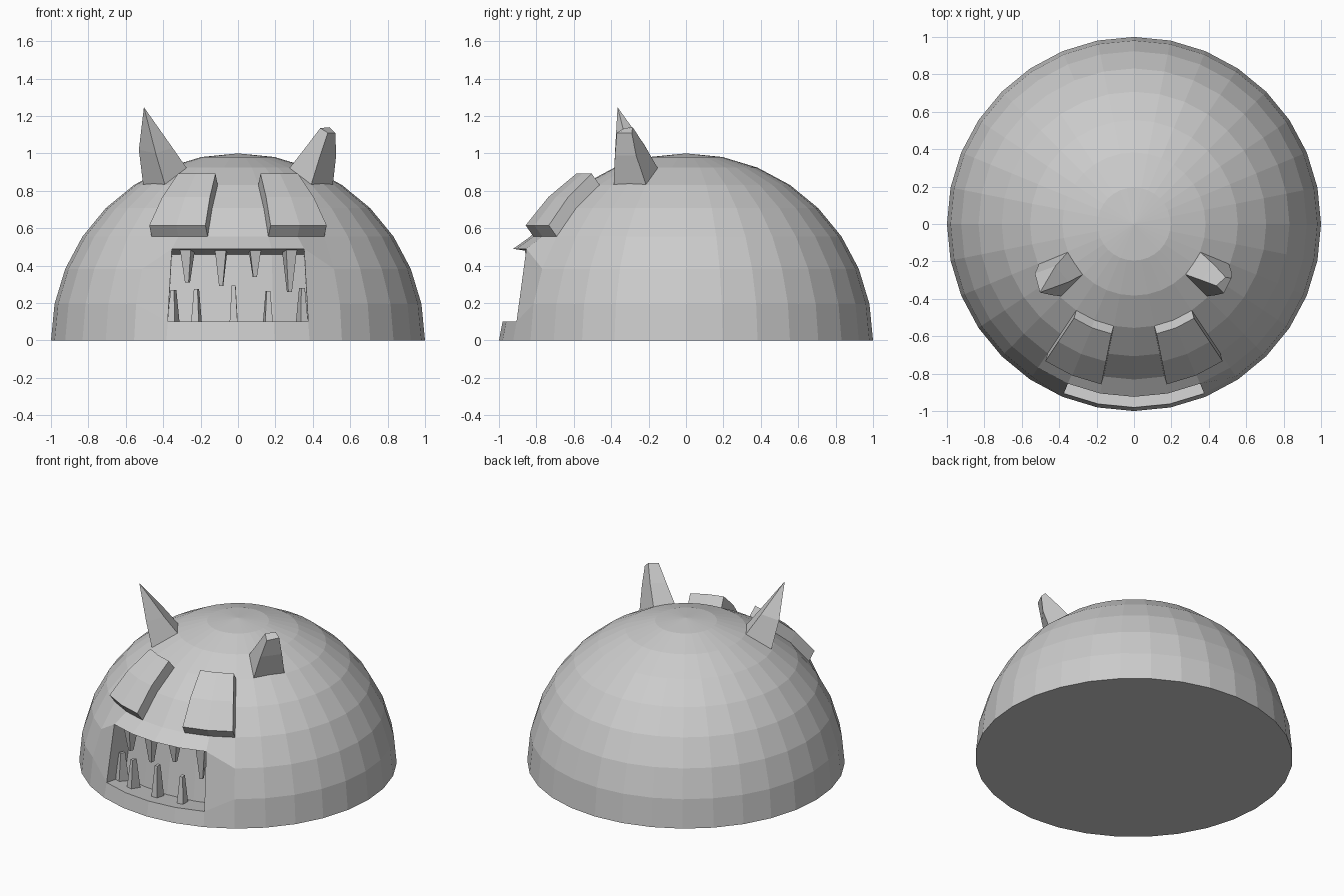
import bpy, bmesh
from math import sin, cos, radians, atan2, degrees, pi
from mathutils import Vector, Matrix

if "Cube" in bpy.data.objects:
    bpy.data.objects.remove(bpy.data.objects["Cube"])

STEP = 11.25  # 32 segments around, 16 rings


def finish(bm, name):
    bmesh.ops.recalc_face_normals(bm, faces=bm.faces[:])
    me = bpy.data.meshes.new(name)
    bm.to_mesh(me)
    bm.free()
    ob = bpy.data.objects.new(name, me)
    bpy.context.collection.objects.link(ob)
    return ob


def dome_point(ring, col, r=1.0):
    a, e = radians(col * STEP), radians(ring * STEP)
    return Vector((sin(a) * cos(e), -cos(a) * cos(e), sin(e))) * r


def column(co):
    return degrees(atan2(co.x, -co.y)) / STEP


def ring_of(co):
    return degrees(atan2(co.z, co.xy.length)) / STEP


def pick(bm, c0, c1, r0, r1):
    out = []
    for f in bm.faces:
        c = f.calc_center_median()
        if c0 < column(c) < c1 and r0 < ring_of(c) < r1:
            out.append(f)
    return out


def push(bm, faces, offset):
    geom = bmesh.ops.extrude_face_region(bm, geom=faces)["geom"]
    verts = [g for g in geom if isinstance(g, bmesh.types.BMVert)]
    bmesh.ops.translate(bm, verts=verts, vec=offset)
    old = [f for f in faces if f.is_valid]
    if old:
        bmesh.ops.delete(bm, geom=old, context="FACES")


# Domed head: upper half of a sphere
bm = bmesh.new()
bmesh.ops.create_uvsphere(bm, u_segments=32, v_segments=16, radius=1)
bmesh.ops.delete(bm, geom=[v for v in bm.verts if v.co.z < -0.01], context="VERTS")
mouth = pick(bm, -2, 2, 1.1, 1.9)
eyes = [(s, pick(bm, min(s, 3 * s), max(s, 3 * s), 3.1, 4.9)) for s in (-1, 1)]

# Raised eye panels
for s, faces in eyes:
    push(bm, faces, Vector((0.012 * s, -0.042, 0.06)))

# Mouth opening: spread the lips, then push the faces inward
for v in {v for f in mouth for v in f.verts}:
    v.co.z = 0.10 if v.co.z < 0.3 else 0.49
push(bm, mouth, Vector((0, 0.2, -0.031)))

# Flat underside
rim = [e for e in bm.edges if e.is_boundary and all(abs(v.co.z) < 1e-3 for v in e.verts)]
bmesh.ops.contextual_create(bm, geom=rim)
finish(bm, "head_dome")


# Horns: lofts rising from a patch of the dome (one pointed, one broken off)
def horn(name, side, sections):
    bm = bmesh.new()
    base = [dome_point(r, c, 0.985) for r, c in ((5, 4), (5, 6), (6, 6), (6, 4))]
    loops = []
    for sec in [base] + sections:
        loops.append([bm.verts.new((p[0] * side, p[1], p[2])) for p in sec])
    bm.faces.new(loops[0])
    for a, b in zip(loops, loops[1:]):
        for i in range(4):
            j = (i + 1) % 4
            if len(b) == 1:
                bm.faces.new((a[i], a[j], b[0]))
            else:
                bm.faces.new((a[i], a[j], b[j], b[i]))
    if len(loops[-1]) == 4:
        bm.faces.new(loops[-1])
    finish(bm, name)


middle = [(.44, -.38, 1.0), (.53, -.265, 1.02), (.42, -.225, 1.05), (.35, -.31, 1.03)]
stump_mid = [(.44, -.38, .99), (.525, -.267, .99), (.43, -.22, 1.04), (.36, -.30, 1.03)]
stump_top = [(.48, -.37, 1.11), (.52, -.29, 1.11), (.49, -.285, 1.14), (.44, -.33, 1.135)]
horn("pointed_horn", -1, [middle, [(.503, -.366, 1.247)]])
horn("broken_horn", 1, [stump_mid, stump_top])


# Teeth: four-sided tapered spikes following the curve of the mouth
def tooth(name, x, y, z_root, z_tip, width, tip, depth):
    bm = bmesh.new()
    bmesh.ops.create_cone(bm, cap_ends=True, segments=4, radius1=width * .707,
                          radius2=tip * .707, depth=1,
                          matrix=Matrix.Rotation(pi / 4, 4, 'Z'))
    turn = Matrix.Rotation(x * 1.1, 4, 'Z')
    scale = Matrix.Diagonal((1, depth, z_tip - z_root, 1))
    bm.transform(Matrix.Translation((x, y, (z_root + z_tip) / 2)) @ turn @ scale)
    finish(bm, name)


for i, (x, y, z) in enumerate([(-.27, -.79, .31), (-.09, -.82, .29),
                               (.09, -.82, .34), (.275, -.79, .26)]):
    tooth(f"upper_tooth_{i + 1}", x, y, .485, z, .06, .02, 1.3)
for i, (x, y, z) in enumerate([(-.345, -.78, .27), (-.222, -.83, .275), (-.023, -.85, .295),
                               (.16, -.84, .265), (.342, -.78, .28)]):
    tooth(f"lower_tooth_{i + 1}", x, y, .07, z, .045, .02, 1.7)
